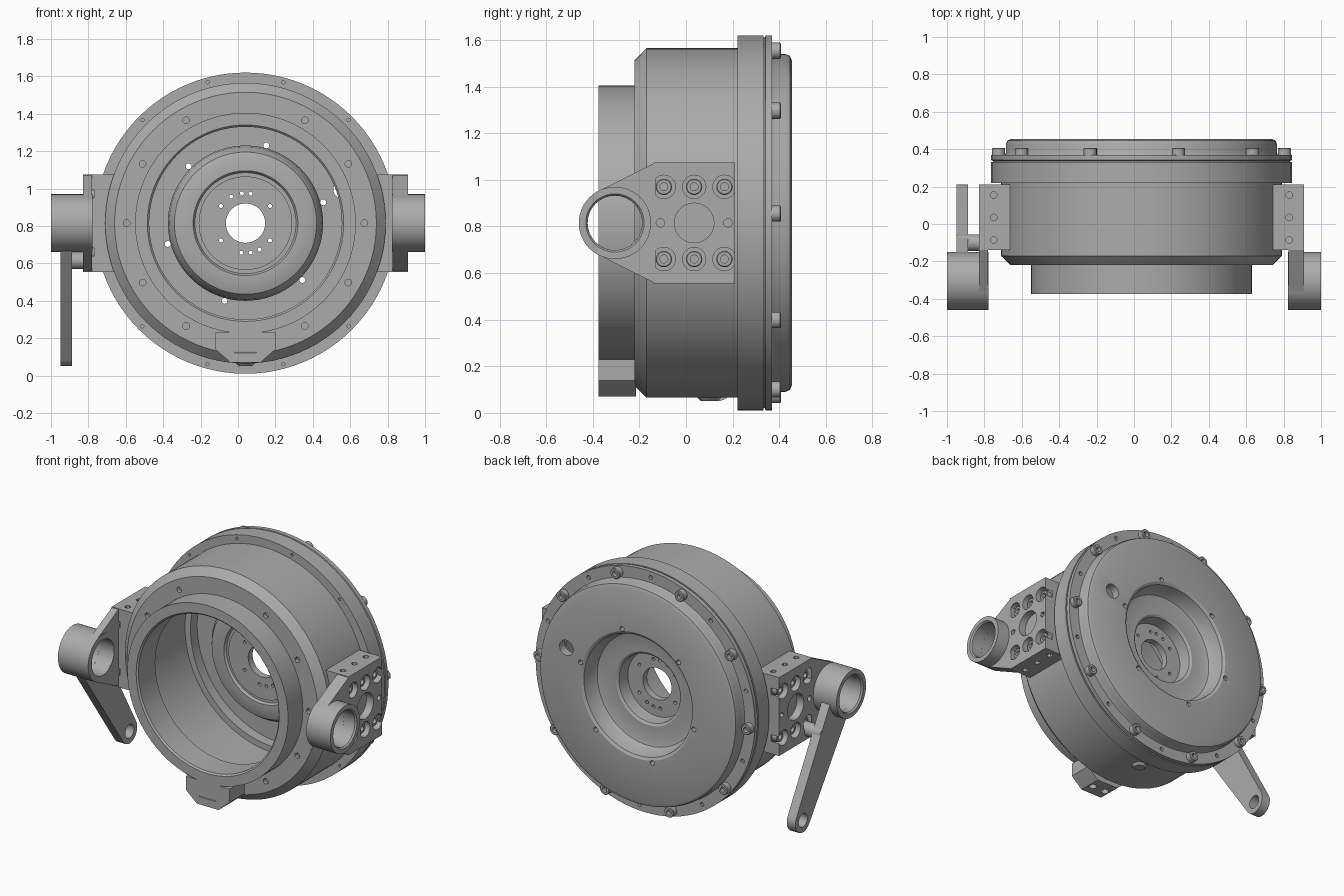
import bpy, bmesh
from math import sin, cos, pi, radians, hypot, atan2, acos
from mathutils import Matrix, Vector

cube = bpy.data.objects.get("Cube")
if cube:
    bpy.data.objects.remove(cube, do_unlink=True)

metal = bpy.data.materials.new("grey metal")
metal.use_nodes = True
metal.diffuse_color = (0.41, 0.41, 0.41, 1)
metal.node_tree.nodes["Principled BSDF"].inputs["Base Color"].default_value = (0.41, 0.41, 0.41, 1)

CX, CZ = 0.04, 0.815          # housing axis
PIVOT_Y, PIVOT_R = -0.305, 0.155
HALF = 0.26                   # half height of the side brackets
parts = []


def make(name, bm):
    bmesh.ops.remove_doubles(bm, verts=bm.verts, dist=1e-5)
    bmesh.ops.recalc_face_normals(bm, faces=bm.faces)
    mesh = bpy.data.meshes.new(name)
    bm.to_mesh(mesh)
    bm.free()
    mesh.materials.append(metal)
    obj = bpy.data.objects.new(name, mesh)
    bpy.context.collection.objects.link(obj)
    parts.append(obj)
    return obj


def lathe(name, profile, centre, axis='Y', sign=1, seg=96, closed=True):
    """Spin (radius, along) points around a line parallel to an axis."""
    bm = bmesh.new()
    rings = []
    for i in range(seg):
        a = 2 * pi * i / seg
        ring = []
        for r, t in profile:
            u, v, t = r * cos(a), r * sin(a), t * sign
            offset = Vector((u, t, v)) if axis == 'Y' else Vector((t, u, v))
            ring.append(bm.verts.new(Vector(centre) + offset))
        rings.append(ring)
    n = len(profile)
    for i in range(seg):
        a, b = rings[i], rings[(i + 1) % seg]
        for j in range(n if closed else n - 1):
            k = (j + 1) % n
            bm.faces.new((a[j], a[k], b[k], b[j]))
    return make(name, bm)


def prism(name, points, lo, hi, axis='X'):
    """Extrude a flat outline along an axis."""
    bm = bmesh.new()
    def place(p, t):
        return (t, p[0], p[1]) if axis == 'X' else (p[0], t, p[1])
    face = bm.faces.new([bm.verts.new(place(p, lo)) for p in points])
    moved = bmesh.ops.extrude_face_region(bm, geom=[face])["geom"]
    step = Vector(place((0, 0), hi - lo))
    bmesh.ops.translate(bm, vec=step, verts=[v for v in moved if isinstance(v, bmesh.types.BMVert)])
    return make(name, bm)


def arc(cy, cz, r, start, end, n=28):
    return [(cy + r * cos(start + (end - start) * i / n), cz + r * sin(start + (end - start) * i / n))
            for i in range(n + 1)]


def cut(obj, holes):
    """Drill cylinders (centre, axis, radius, length) out of a part."""
    turn = {'X': Matrix.Rotation(pi / 2, 4, 'Y'), 'Y': Matrix.Rotation(pi / 2, 4, 'X'), 'Z': Matrix()}
    bm = bmesh.new()
    for centre, axis, r, length in holes:
        bmesh.ops.create_cone(bm, cap_ends=True, segments=32 if r > 0.03 else 12, radius1=r, radius2=r,
                              depth=length, matrix=Matrix.Translation(centre) @ turn[axis])
    cutter = make("cutter", bm)
    parts.remove(cutter)
    cutter.hide_render = True
    mod = obj.modifiers.new("holes", 'BOOLEAN')
    mod.operation, mod.solver, mod.object = 'DIFFERENCE', 'EXACT', cutter
    bpy.context.view_layer.update()
    result = bpy.data.meshes.new_from_object(obj.evaluated_get(bpy.context.evaluated_depsgraph_get()))
    obj.modifiers.clear()
    obj.data = result
    bpy.data.objects.remove(cutter, do_unlink=True)


def polar(r, degrees, y):
    return (CX + r * cos(radians(degrees)), y, CZ + r * sin(radians(degrees)))


axis_point = (CX, 0, CZ)

# Main housing: neck, shoulder, drum and flange, hollow inside
housing = lathe("housing", [
    (.525, -.375), (.59, -.375), (.59, -.22), (.70, -.22), (.75, -.17), (.75, .22), (.805, .22),
    (.805, .332), (.66, .332), (.66, -.13), (.60, -.19), (.515, -.19), (.515, -.365)], axis_point)
cut(housing, [(polar(.635, a, -.22), 'Y', .018, .05) for a in range(0, 360, 30) if a not in (90, 270)]
    + [(polar(.78, a, .22), 'Y', .009, .04) for a in range(15, 360, 30)])

# Rear cover with a stepped central dish
cover = lathe("rear_cover", [
    (.62, .33), (.795, .33), (.795, .338), (.805, .342), (.805, .37), (.73, .37), (.725, .38), (.725, .425),
    (.717, .446), (.695, .455), (.415, .455), (.398, .445), (.385, .37), (.37, .345), (.34, .335),
    (.24, .335), (.225, .325), (.215, .245), (.105, .245), (.105, .20), (.25, .20), (.25, .21),
    (.27, .21), (.28, .195), (.33, .195), (.38, .21), (.408, .25), (.415, .30), (.415, .40), (.62, .40)],
    axis_point)
cut(cover, [(polar(.43, a, .44), 'Y', .016, .09) for a in range(15, 360, 60)]
    + [(polar(.16, a, .22), 'Y', .011, .1) for a in (35, 80, 97, 118, 145, 215, 262, 280, 298, 325)]
    + [(polar(.765, 21 + 36 * i, .37), 'Y', .014, .04) for i in range(10)]
    + [((CX + .52, .44, CZ + .18), 'Y', .05, .12)])

# Cap screws around the cover
screw = [(0, .012), (.017, .012), (.017, .037), (.031, .037), (.035, .033), (.035, -.005)]
for i in range(10):
    lathe(f"cover_screw_{i + 1}", screw, polar(.765, 3 + 36 * i, .37), seg=18, closed=False)

# Lug under the neck
lug = prism("bottom_lug", [(-.12, .23), (-.12, .14), (-.04, .07), (.12, .07), (.20, .14), (.20, .23)],
            -.375, -.215, 'Y')
cut(lug, [((x, -.3, .07), 'Z', .025, .08) for x in (-.01, .09)]
    + [((.04, -.375, .125), 'X', .005, .12)])

# Drain plug below the drum
lathe("drain_plug", [(0, -.765), (.035, -.765), (.055, -.745), (.055, -.70)], (CX, .1, CZ), seg=8,
      closed=False).data.transform(
          Matrix.Translation((CX, .1, CZ)) @ Matrix.Rotation(pi / 2, 4, 'X')
          @ Matrix.Translation((-CX, -.1, -CZ)))

# Side brackets with pivot tubes
bolt_spots = [(y, CZ + dz) for y in (-.095, .035, .165) for dz in (-.155, .155)]


def bracket(side, s, inner, outer, nose_in):
    bore = [((s * .9, PIVOT_Y, CZ), 'X', .117, .6)]
    block = prism(f"{side}_bracket", [(-.14, CZ - HALF), (.21, CZ - HALF), (.21, CZ + HALF), (-.14, CZ + HALF)],
                  s * inner, s * outer)
    holes = [((s * outer, y, z), 'X', .05, .12) for y, z in bolt_spots]
    holes += [((s * outer, .035, CZ), 'X', .085, .1)]
    holes += [((s * outer, y, CZ), 'X', .018, .1) for y in (-.11, .18)]
    holes += [((s * (outer - .08), y, CZ + e * HALF), 'Z', .018, .06) for y in (-.085, .035, .155) for e in (-1, 1)]
    cut(block, holes)
    # Tapered nose, tangent to the pivot tube
    dy = -.13 - PIVOT_Y
    tangent = atan2(HALF, dy) + acos(PIVOT_R / hypot(dy, HALF))
    nose = prism(f"{side}_bracket_nose", [(-.13, CZ - HALF), (-.13, CZ + HALF)]
                 + arc(PIVOT_Y, CZ, PIVOT_R - .001, tangent, 2 * pi - tangent), s * nose_in, s * (outer - .001))
    cut(nose, bore + [((s * outer, -.11, CZ), 'X', .018, .1)])
    lathe(f"{side}_pivot_tube", [(.117, nose_in - .002), (PIVOT_R, nose_in - .002), (PIVOT_R, 1), (.125, 1),
                                 (.117, .99)], (0, PIVOT_Y, CZ), 'X', s, 48)
    for i, (y, z) in enumerate(bolt_spots):
        lathe(f"{side}_bracket_bolt_{i + 1}", screw, (s * (outer - .06), y, z), 'X', s, 18, False)
    return bore


bracket("left", 1, .73, .91, .825)
bore = bracket("right", -1, .65, .83, .78)

# Lever arm hanging from the right pivot
end_y, end_z, end_r, top_r = .13, .13, .08, .12
along = atan2(end_z - CZ, end_y - PIVOT_Y)
spread = acos((top_r - end_r) / hypot(end_z - CZ, end_y - PIVOT_Y))
arm = prism("lever_arm", arc(end_y, end_z, end_r, along - spread, along + spread)
            + arc(PIVOT_Y, CZ, top_r, along + spread, along - spread + 2 * pi), -.95, -.887)
cut(arm, bore + [((-.92, end_y, end_z), 'X', .045, .2)])
lathe("arm_stub", [(0, .80), (.045, .80), (.045, .945), (0, .945)], (0, -.10, .615), 'X', -1, 24, False)

# Smooth curved walls while keeping corners crisp
bpy.ops.object.select_all(action='DESELECT')
for obj in parts:
    obj.select_set(True)
bpy.context.view_layer.objects.active = parts[0]
bpy.ops.object.shade_smooth_by_angle(angle=radians(30))
